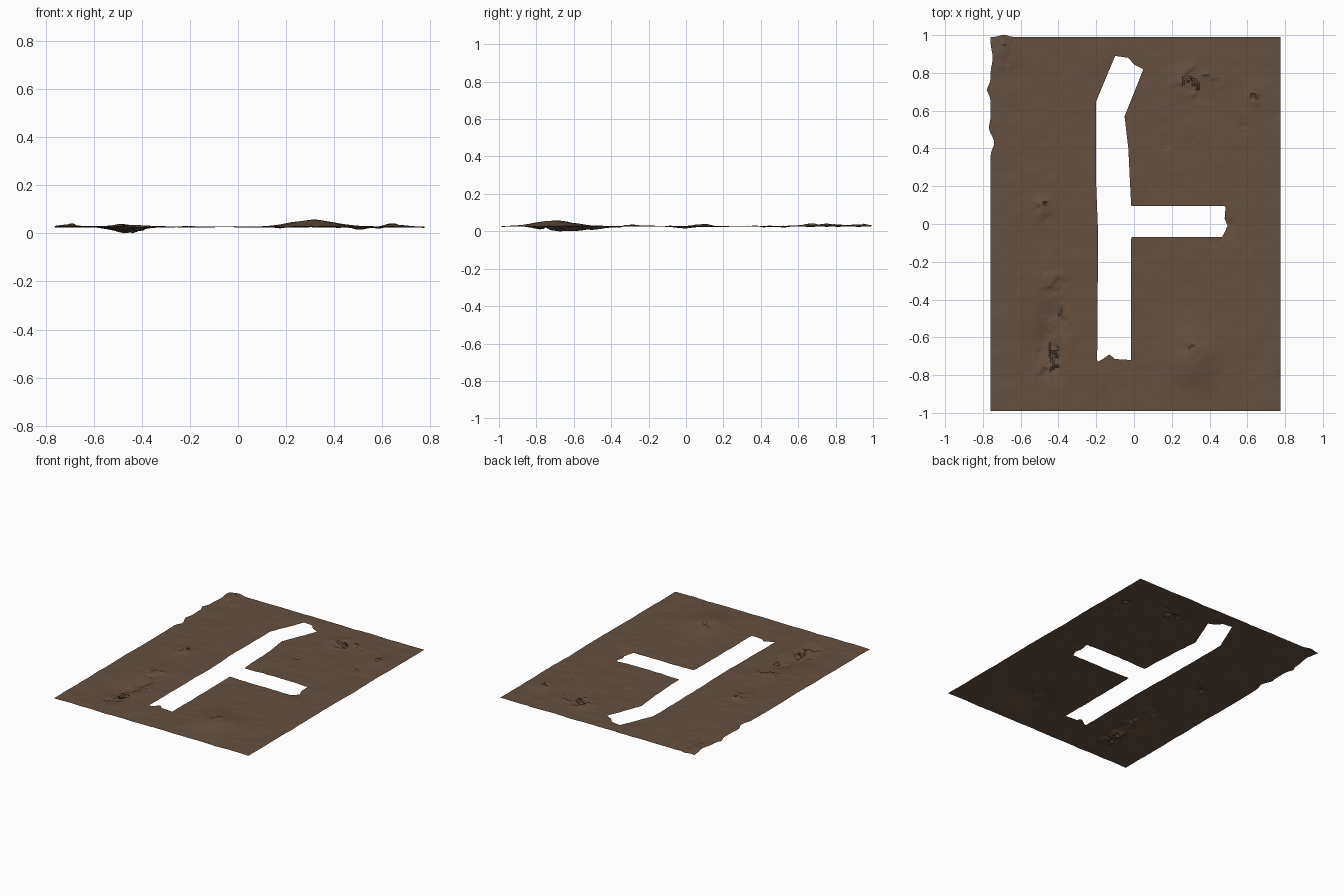
import bpy, bmesh
from math import exp
from mathutils import Vector, noise
from mathutils.geometry import intersect_point_line

if "Cube" in bpy.data.objects:
    bpy.data.objects.remove(bpy.data.objects["Cube"])

# Outline of the trench opening, with broken ends
hole = [Vector(p) for p in [
    (-.195, -.73), (-.165, -.715), (-.13, -.69), (-.10, -.715), (-.015, -.72),
    (-.015, -.07), (.465, -.07), (.475, -.055), (.495, -.01), (.48, .03),
    (.485, .095), (-.015, .095), (-.03, .40), (-.05, .57), (-.03, .62),
    (.05, .82), (0, .845), (-.03, .88), (-.10, .89), (-.2, .65),
    (-.2, .2), (-.19, -.05)]]
edges = list(zip(hole, hole[1:] + hole[:1]))

# Broad mounds and pits: x, y, radius x, radius y, height
mounds = [(.31, -.70, .13, .15, .028), (-.45, -.62, .09, .15, -.026),
          (-.38, -.62, .06, .12, .014), (-.12, .03, .05, .10, -.012),
          (.50, 0, .05, .08, -.013), (-.70, .90, .05, .08, .012),
          (.30, .75, .12, .10, .008), (-.48, .08, .06, .07, .008),
          (.66, .68, .06, .08, .008)]
# Cracked patches: x, y, radius x, radius y, step height
cracks = [(-.42, -.30, .09, .10, .013), (-.40, -.50, .09, .12, .016),
          (-.45, -.72, .10, .12, .016), (.30, -.65, .08, .07, .010),
          (.32, .74, .15, .12, .013), (.64, .68, .05, .06, .010),
          (.18, .43, .05, .06, .010), (.58, .52, .04, .05, .010),
          (-.48, .08, .06, .07, .012), (-.69, .90, .07, .10, .012),
          (.50, .08, .06, .06, .010), (.42, -.09, .06, .04, .008),
          (-.03, -.12, .03, .08, .008), (.34, .45, .04, .05, .006)]


def inside(x, y):
    hit = False
    for a, b in edges:
        if (a.y > y) != (b.y > y) and x < a.x + (y - a.y) * (b.x - a.x) / (b.y - a.y):
            hit = not hit
    return hit


def snap(p):
    best = None
    for a, b in edges:
        q, t = intersect_point_line(p, a, b)
        q = Vector((q[0], q[1])) if 0 < t < 1 else (a if t <= 0 else b)
        if best is None or (q - p).length < (best - p).length:
            best = q
    return best


def falloff(x, y, item):
    d = ((x - item[0]) / item[2]) ** 2 + ((y - item[1]) / item[3]) ** 2
    return exp(-d) * item[4]


def height(x, y):
    z = .043 + .004 * noise.noise(Vector((x * 7, y * 7, 2)))
    z += .0018 * noise.noise(Vector((x * 20, y * 20, 5)))
    z += sum(falloff(x, y, m) for m in mounds)
    patch = max(falloff(x, y, c) for c in cracks)
    if patch > .003:
        # Tilted slabs meeting at irregular faults
        p = Vector((x * 13, y * 13, 0))
        p += .5 * noise.noise_vector(Vector((x * 30, y * 30, 1)))
        p.z = 0
        centre = noise.voronoi(p)[1][0]
        z += (patch - .003) * noise.cell(centre * 9.7) * .9
    return z


# Ground sheet with the trench removed
bm = bmesh.new()
bmesh.ops.create_grid(bm, x_segments=154, y_segments=198, size=1)
for v in bm.verts:
    v.co.x = .008 + v.co.x * .768
    v.co.y *= .99
gone = [f for f in bm.faces if inside(*f.calc_center_median().xy)]
bmesh.ops.delete(bm, geom=gone, context='FACES')
for v in bm.verts:
    x, y = v.co.xy
    outer = abs(x - .008) > .767 or abs(y) > .989
    if v.is_boundary and not outer:
        v.co.xy = snap(v.co.xy)
    elif x < -.73:
        # Crumbled left edge
        k = (-.73 - x) / .03
        for cy, r, dx in [(.71, .03, -.018), (.43, .04, .02), (.51, .03, -.008), (.88, .05, .012)]:
            v.co.x += k * dx * exp(-((y - cy) / r) ** 2)
    if y > .96:
        v.co.y += .012 * (y - .96) / .03 * exp(-((x + .69) / .03) ** 2)
for v in bm.verts:
    v.co.z = height(*v.co.xy)
low = min(v.co.z for v in bm.verts)
for v in bm.verts:
    v.co.z -= low

mesh = bpy.data.meshes.new("ground_sheet")
bm.to_mesh(mesh)
bm.free()
ground = bpy.data.objects.new("ground_sheet", mesh)
bpy.context.collection.objects.link(ground)

# Brown earth
earth = bpy.data.materials.new("brown_earth")
earth.diffuse_color = (.13, .08, .05, 1)
earth.use_nodes = True
earth.node_tree.nodes["Principled BSDF"].inputs["Base Color"].default_value = earth.diffuse_color
mesh.materials.append(earth)

bpy.context.view_layer.objects.active = ground
ground.select_set(True)
bpy.ops.object.shade_smooth_by_angle(angle=.6)
